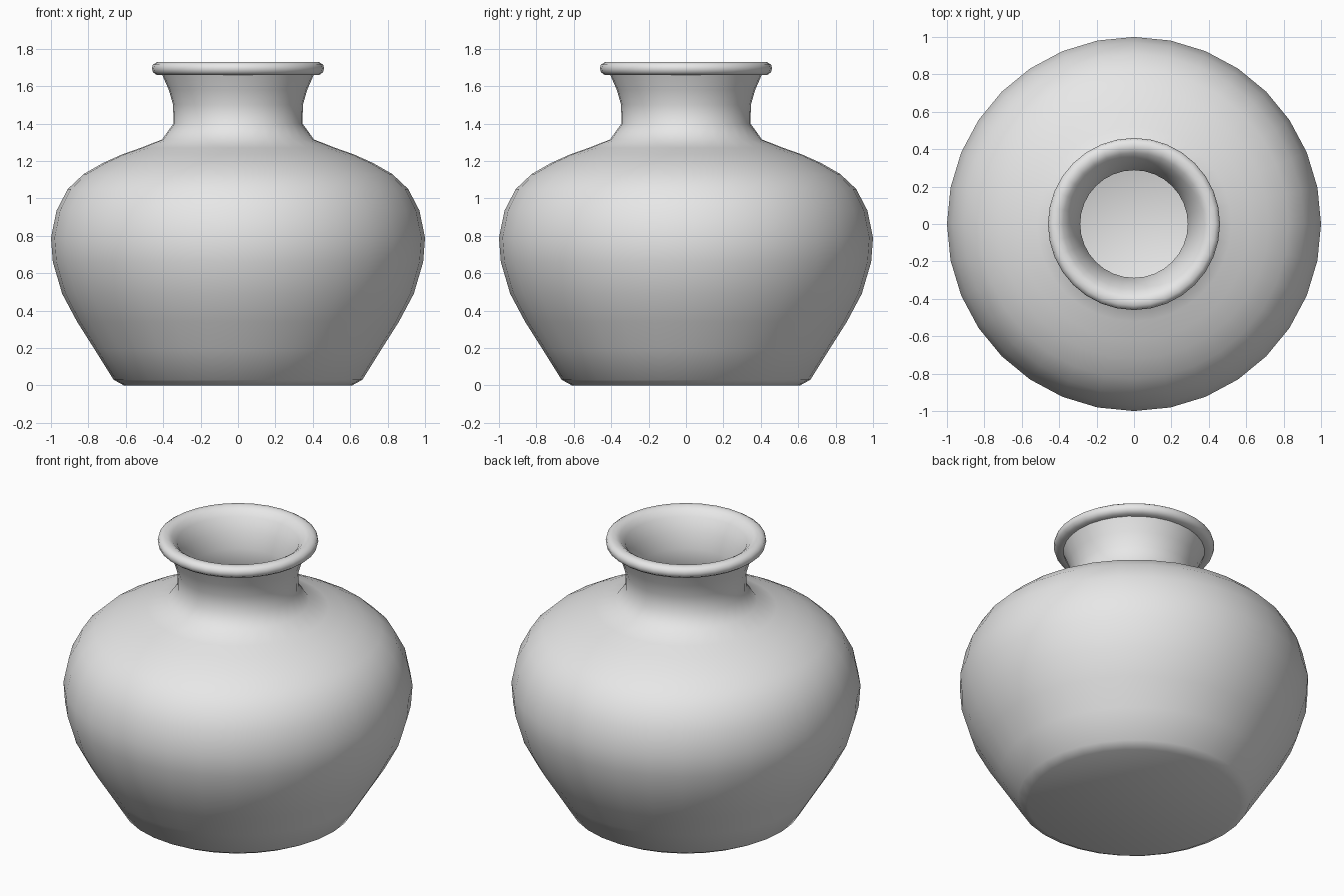
import bpy
import bmesh
import math
from mathutils import Vector

SIDES = 32
WALL = 0.06

cube = bpy.data.objects.get("Cube")
if cube:
    bpy.data.objects.remove(cube, do_unlink=True)

# Outer wall from foot to neck top, as (radius, height)
outer = [Vector(p) for p in (
    (0.61, 0.0), (0.665, 0.03), (0.765, 0.19), (0.86, 0.34), (0.94, 0.49),
    (0.99, 0.66), (1.0, 0.79), (0.97, 0.935), (0.91, 1.05), (0.825, 1.13),
    (0.72, 1.19), (0.62, 1.235), (0.52, 1.27), (0.406, 1.315),
    (0.345, 1.40), (0.347, 1.50), (0.37, 1.58), (0.405, 1.66))]

# Rolled lip, from its underside over the top to the inside
lip = [Vector(p) for p in (
    (0.435, 1.66), (0.455, 1.675), (0.46, 1.695), (0.455, 1.715),
    (0.435, 1.728), (0.405, 1.73), (0.38, 1.715))]


def inset(points, distance):
    """Shift a profile sideways to make the inner wall."""
    shifted = []
    for i, p in enumerate(points):
        before = points[max(i - 1, 0)]
        after = points[min(i + 1, len(points) - 1)]
        along = (after - before).normalized()
        shifted.append(p + Vector((-along.y, along.x)) * distance)
    return shifted


inner = inset(outer, WALL)[1:]
inner[0].y = WALL
profile = outer + lip + inner[::-1]

# Turn the profile around the vertical axis
bm = bmesh.new()
verts = [bm.verts.new((p.x, 0, p.y)) for p in profile]
edges = [bm.edges.new(pair) for pair in zip(verts, verts[1:])]
bmesh.ops.spin(bm, geom=verts + edges, cent=(0, 0, 0), axis=(0, 0, 1),
               angle=math.tau, steps=SIDES, use_merge=True)
bmesh.ops.remove_doubles(bm, verts=bm.verts[:], dist=0.0005)

# Close the base and the inner floor
rims = [e for e in bm.edges if e.is_boundary]
bmesh.ops.holes_fill(bm, edges=rims, sides=0)
bmesh.ops.recalc_face_normals(bm, faces=bm.faces[:])

mesh = bpy.data.meshes.new("pot")
bm.to_mesh(mesh)
bm.free()
pot = bpy.data.objects.new("pot", mesh)
bpy.context.collection.objects.link(pot)

# Plain light grey clay
clay = bpy.data.materials.new("light_grey_clay")
clay.use_nodes = True
colour = (0.8, 0.8, 0.8, 1)
clay.diffuse_color = colour
clay.node_tree.nodes["Principled BSDF"].inputs["Base Color"].default_value = colour
mesh.materials.append(clay)

bpy.ops.object.select_all(action="DESELECT")
pot.select_set(True)
bpy.context.view_layer.objects.active = pot
bpy.ops.object.shade_smooth_by_angle(angle=math.radians(65))
